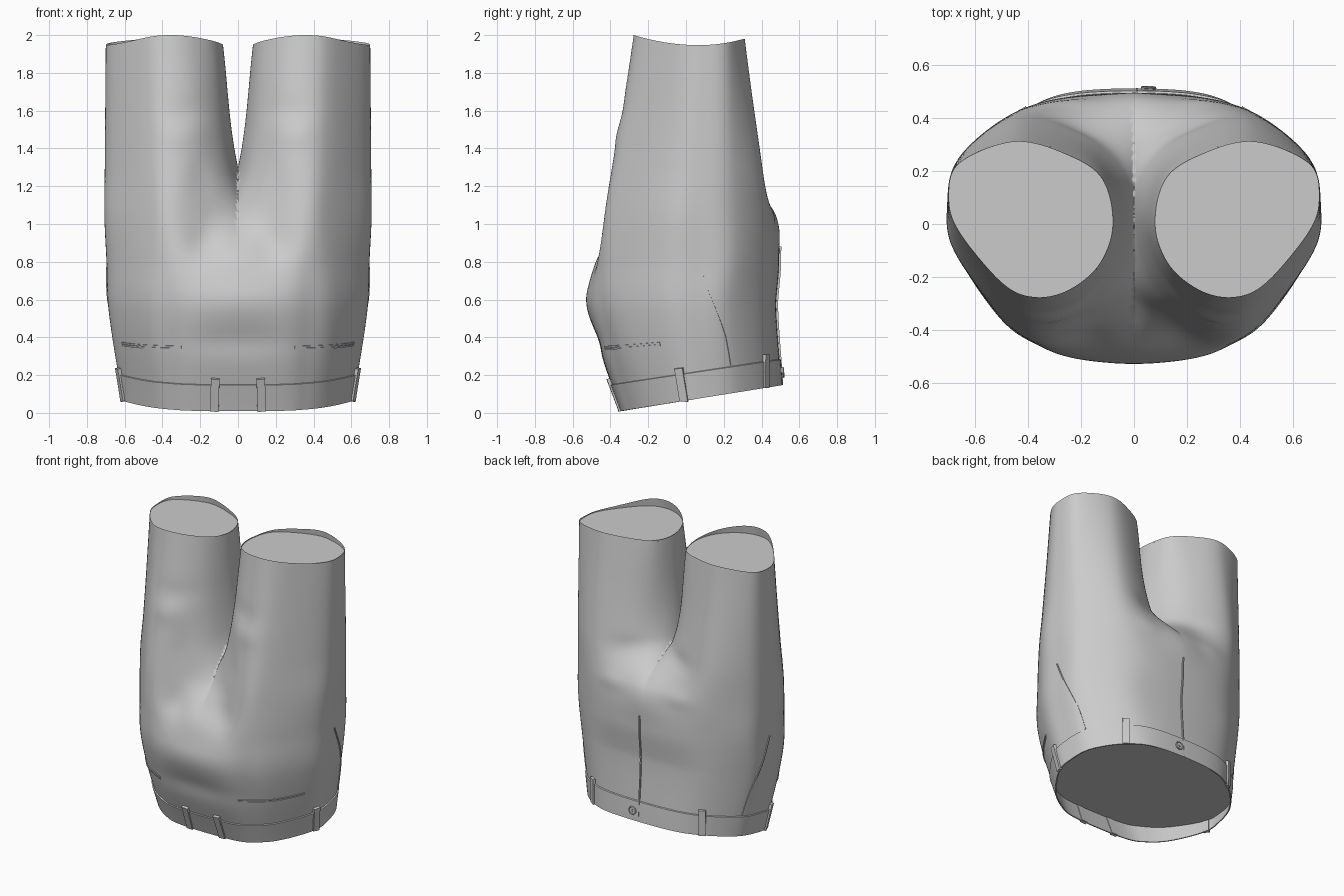
import bpy, bmesh, math
from mathutils import Vector
from mathutils.bvhtree import BVHTree

if "Cube" in bpy.data.objects:
    bpy.data.objects.remove(bpy.data.objects["Cube"])

# Cross-sections of one half (x,y), from inner front round the outside to inner back
WAIST = [(-.2, -.335), (.2, -.335), (.36, -.285), (.48, -.19), (.595, -.02), (.61, .1),
         (.57, .26), (.41, .42), (.2, .495), (-.2, .495), (-.25, .05)]
HIP = [(-.2, -.495), (.2, -.495), (.38, -.435), (.51, -.34), (.66, -.11), (.685, .06),
       (.65, .23), (.45, .41), (.2, .47), (-.2, .47), (-.3, 0)]
SEAT = [(-.18, -.475), (.2, -.475), (.37, -.45), (.51, -.345), (.67, -.11), (.695, .07),
        (.66, .25), (.45, .42), (.2, .485), (-.2, .485), (-.25, .05)]
CROTCH = [(-.05, -.22), (.17, -.37), (.36, -.43), (.5, -.34), (.68, -.1), (.705, .07),
          (.66, .25), (.45, .42), (.2, .46), (-.08, .45), (-.12, .1)]
FORK = [(.06, -.2), (.2, -.35), (.37, -.39), (.5, -.31), (.67, -.08), (.705, .08),
        (.66, .25), (.45, .40), (.2, .35), (.045, .22), (0, .03)]
CUFF = [(.13, -.15), (.25, -.25), (.38, -.275), (.5, -.22), (.66, -.03), (.70, .1),
        (.66, .23), (.45, .31), (.25, .26), (.12, .17), (.08, 0)]
LEVELS = [.065, .55, .8, 1.05, 1.3, 1.95]
RINGS = [WAIST, HIP, SEAT, CROTCH, FORK, CUFF]
NP, NR, TOP = 11, 132, 1.947
# Soft cloth folds: x, z, width, height, depth, side (-1 front, 1 rear)
FOLDS = [(.17, .88, .09, .1, .025, -1), (.3, 1.47, .1, .07, -.008, -1), (.25, 1.6, .12, .07, .008, -1),
         (.2, 1.25, .07, .12, .012, -1), (0, .59, .26, .09, -.02, -1), (0, .42, .3, .06, .01, -1),
         (.25, 1.05, .1, .05, -.008, 1), (.2, 1.25, .1, .07, .012, 1)]


def hermite(a, b, ma, mb, t):
    return (a * (2*t**3 - 3*t*t + 1) + ma * (t**3 - 2*t*t + t)
            + b * (3*t*t - 2*t**3) + mb * (t**3 - t*t))


def lift(s, y):
    # tilted waist at the bottom, dipped cuffs at the top
    u = min(1, max(0, (s - .065) / .55))
    v = max(0, (s - 1.6) / .35)
    return .163 * (1 - u*u) * y + v*v * (.45 if y < .07 else .6) * (y - .07)**2


def knot_tangent(r, i):
    i %= NP
    m = (Vector(r[(i + 1) % NP]) - Vector(r[i - 1])) / 2
    if i in (0, 9):
        # where the halves join, mirror the neighbour so the centre stays smooth
        w = min(1, max(0, (-r[i][0] - .05) / .1))
        n = knot_tangent(r, 1 if i == 0 else 8)
        m = m.lerp(Vector((n.x, -n.y)), w)
    return m


def section(s, k):
    """Point on the half surface at height s and ring position k in 0..1"""
    f = k * NP
    i, t = int(f // 1) % NP, f - f // 1
    j = max(n for n in range(len(LEVELS) - 1) if LEVELS[n] <= s + 1e-9 or n == 0)

    def ring(n):
        r = RINGS[n]
        return hermite(Vector(r[i]), Vector(r[(i + 1) % NP]),
                       knot_tangent(r, i), knot_tangent(r, i + 1), t)

    def slope(n):
        a, b = max(0, n - 1), min(len(LEVELS) - 1, n + 1)
        return (ring(b) - ring(a)) / (LEVELS[b] - LEVELS[a])
    h = LEVELS[j + 1] - LEVELS[j]
    p = hermite(ring(j), ring(j + 1), slope(j) * h, slope(j + 1) * h, (s - LEVELS[j]) / h)
    for x, z, w, hh, d, side in FOLDS:
        if (p.y - .05) * side > .1:
            p.y -= side * d * math.exp(-((p.x - x) / w)**2 - ((s - z) / hh)**2)
    return Vector((p.x, p.y, s + lift(s, p.y)))


def flat_section(z, k):
    s = z
    for _ in range(8):
        s = max(.065, min(TOP, z - lift(s, section(s, k).y)))
    p = section(s, k)
    return Vector((p.x, p.y, z))


def make(name, verts, faces, mirror=True, bisect=False, angle=40):
    me = bpy.data.meshes.new(name)
    me.from_pydata([tuple(v) for v in verts], [], faces)
    me.shade_smooth()
    me.set_sharp_from_angle(angle=math.radians(angle))
    ob = bpy.data.objects.new(name, me)
    bpy.context.collection.objects.link(ob)
    if mirror:
        m = ob.modifiers.new("mirror", 'MIRROR')
        m.use_bisect_axis[0] = bisect
        m.merge_threshold = .0015
    return ob


def loft(rows):
    n = len(rows[0])
    verts = [p for r in rows for p in r]
    faces = [(a*n + i, a*n + (i+1) % n, (a+1)*n + (i+1) % n, (a+1)*n + i)
             for a in range(len(rows) - 1) for i in range(n)]
    return verts, faces


# Cloth body with both legs
rows = [[section(.065 + (TOP - .065) * a / 90, i / NR) for i in range(NR)] for a in range(91)]
verts, faces = loft(rows)
make("shorts_body", verts, faces, bisect=True, angle=70)
tree = BVHTree.FromPolygons(verts, faces)

# Waistband: slightly raised layer closed at both edges
band = []
for s, off in ((.065, 0), (.065, .008), (.11, .008), (.16, .008), (.207, .008), (.21, 0)):
    row = []
    for i in range(NR):
        p = section(s, i / NR)
        t = section(s, (i + .5) / NR) - section(s, (i - .5) / NR)
        row.append(p + Vector((t.y, -t.x, 0)).normalized() * off)
    band.append(row)
make("waistband", *loft(band), bisect=True)

# Flat inner panels closing the legs and the waist
make("leg_panel", [flat_section(1.94, i / NR) for i in range(NR)], [tuple(range(NR))])
make("waist_panel", [flat_section(.15, i / NR) for i in range(NR)],
     [tuple(reversed(range(NR)))], bisect=True)


def strip(name, path, width, height, mirror=True, steps=14):
    """Thin raised ribbon laid on the cloth along a rough path"""
    path = [Vector(p) for p in path]
    pts = []
    for i in range(steps + 1):
        f = i / steps * (len(path) - 1)
        j = min(int(f), len(path) - 2)
        loc, nor, _, _ = tree.find_nearest(path[j].lerp(path[j + 1], f - j))
        pts.append((loc, nor))
    rows = []
    for i, (p, n) in enumerate(pts):
        t = (pts[min(i + 1, steps)][0] - pts[max(i - 1, 0)][0]).normalized()
        side = t.cross(n).normalized() * width / 2
        rows.append([p - side - n*.004, p + side - n*.004, p + side + n*height, p - side + n*height])
    v, f = loft(rows)
    k = 4 * steps
    ob = make(name, v, f + [(3, 2, 1, 0), (k, k + 1, k + 2, k + 3)], mirror)
    bm = bmesh.new()
    bm.from_mesh(ob.data)
    bmesh.ops.recalc_face_normals(bm, faces=bm.faces)
    bm.to_mesh(ob.data)
    bm.free()


# Belt loops
for nm, a, b in (("seat", (.125, -.345, .01), (.12, -.40, .185)),
                 ("side", (.61, -.01, .05), (.64, -.04, .235)),
                 ("fly", (.42, .42, .13), (.42, .42, .31))):
    strip(nm + "_belt_loop", [a, b], .045, .017)

# Seat pockets (two lips each), slanted side pockets and fly seam
for nm, dz in (("lower", 0), ("upper", .012)):
    strip("seat_pocket_%s_lip" % nm,
          [(.30, -.43, .338 + dz), (.45, -.34, .345 + dz), (.60, -.13, .362 + dz)], .009, .005)
strip("side_pocket_edge", [(.70, .07, .77), (.68, .15, .58), (.65, .22, .40), (.62, .25, .25)], .008, .006)
strip("fly_seam", [(.012, .52, .15), (.012, .5, .5), (.012, .52, .88)], .008, .01, False, 24)

# Waist button with rim and stitched cross
loc, nor, _, _ = tree.find_nearest(Vector((.055, .52, .215)))
rot = nor.to_track_quat('Z', 'Y').to_euler()
c = loc + nor * .011
bpy.ops.mesh.primitive_cylinder_add(vertices=24, radius=.026, depth=.01, location=c, rotation=rot)
bpy.context.object.name = "waist_button"
bpy.ops.mesh.primitive_torus_add(major_radius=.025, minor_radius=.004, major_segments=24,
                                 minor_segments=8, location=c + nor * .005, rotation=rot)
bpy.context.object.name = "button_rim"
for n, size in enumerate(((.022, .004, .004), (.004, .022, .004))):
    bpy.ops.mesh.primitive_cube_add(size=1, location=c + nor * .006, rotation=rot)
    bpy.context.object.scale = size
    bpy.context.object.name = "button_thread_%d" % (n + 1)
